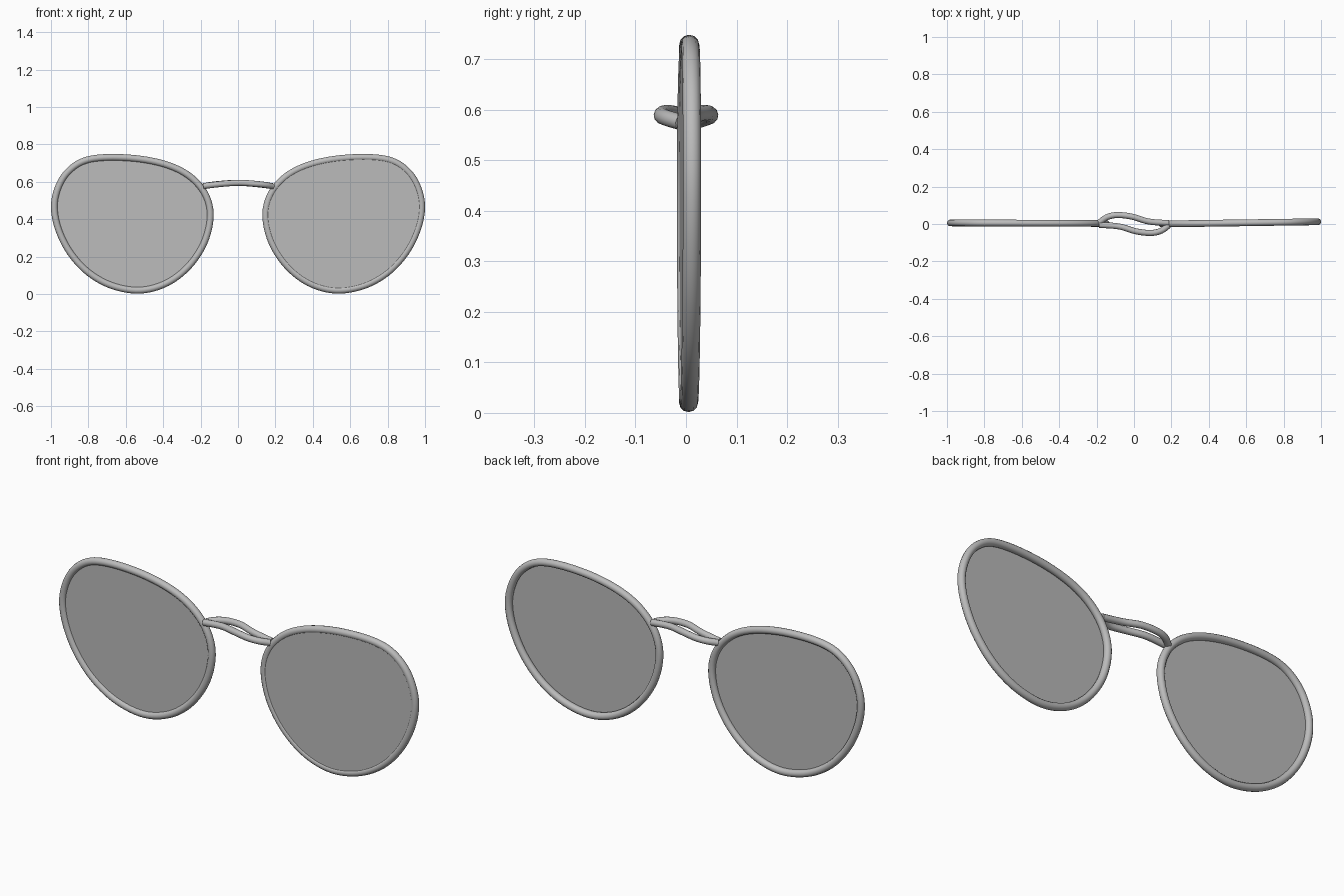
import bpy
import math
from mathutils import Vector

if "Cube" in bpy.data.objects:
    bpy.data.objects.remove(bpy.data.objects["Cube"], do_unlink=True)


def make_material(name, grey, alpha=1.0):
    mat = bpy.data.materials.new(name)
    mat.use_nodes = True
    colour = (grey, grey, grey, alpha)
    mat.diffuse_color = colour
    shader = mat.node_tree.nodes["Principled BSDF"]
    shader.inputs["Base Color"].default_value = colour
    shader.inputs["Alpha"].default_value = alpha
    return mat


frame_grey = make_material("frame grey", 0.5)
lens_grey = make_material("tinted lens grey", 0.5, 0.84)


def smooth_path(points, closed, steps=6):
    """Catmull-Rom curve through the points."""
    pts = [Vector(p) for p in points]
    n = len(pts)

    def at(i):
        return pts[i % n] if closed else pts[max(0, min(n - 1, i))]

    path = []
    for i in range(n if closed else n - 1):
        a, b, c, d = (at(i + k) for k in (-1, 0, 1, 2))
        for s in range(steps):
            t = s / steps
            path.append(0.5 * (2 * b + (c - a) * t
                               + (2 * a - 5 * b + 4 * c - d) * t ** 2
                               + (3 * b - a - 3 * c + d) * t ** 3))
    if not closed:
        path.append(pts[-1])
    return path


def tube(name, path, radius, closed):
    curve = bpy.data.curves.new(name, "CURVE")
    curve.dimensions = "3D"
    curve.bevel_depth = radius
    curve.bevel_resolution = 4
    curve.use_fill_caps = True
    spline = curve.splines.new("POLY")
    spline.points.add(len(path) - 1)
    for point, co in zip(spline.points, path):
        point.co = (*co, 1)
    spline.use_cyclic_u = closed
    curve.materials.append(frame_grey)
    obj = bpy.data.objects.new(name, curve)
    bpy.context.collection.objects.link(obj)
    bpy.ops.object.select_all(action="DESELECT")
    obj.select_set(True)
    bpy.context.view_layer.objects.active = obj
    bpy.ops.object.convert(target="MESH")
    bpy.ops.object.shade_smooth_by_angle(angle=math.radians(50))


# Outer outline of one rim, as (x, z)
outline = [(.13, .42), (.158, .54), (.238, .636), (.355, .70), (.516, .738),
           (.703, .748), (.837, .727), (.928, .663), (.981, .572), (1, .465),
           (.976, .342), (.912, .214), (.81, .102), (.676, .027), (.52, .002),
           (.372, .043), (.249, .139), (.163, .273)]
rim_radius = 0.018
mid_x, mid_z = 0.565, 0.375
fit_x, fit_z = 1 - rim_radius / 0.435, 1 - rim_radius / 0.373


def eyepiece(prefix, side, y_inner, y_outer, lens_shift):
    """Rim and lens, leaning from y_inner at the nose to y_outer."""
    points = []
    for x, z in outline:
        y = y_inner + (y_outer - y_inner) * (x - 0.13) / 0.87
        points.append((side * (mid_x + (x - mid_x) * fit_x), y,
                       mid_z + (z - mid_z) * fit_z))
    path = smooth_path(points, True)
    tube(prefix + "_rim", path, rim_radius, True)

    # Thin lens sheet set inside the rim
    verts = [p + Vector((0, lens_shift, 0)) for p in path]
    order = list(range(len(verts)))
    if side > 0:
        order.reverse()
    mesh = bpy.data.meshes.new(prefix + "_lens")
    mesh.from_pydata(verts, [], [order])
    mesh.materials.append(lens_grey)
    obj = bpy.data.objects.new(prefix + "_lens", mesh)
    bpy.context.collection.objects.link(obj)


eyepiece("left", 1, 0.0, 0.012, -0.013)
eyepiece("right", -1, 0.003, 0.006, -0.004)

# Two bowed bridge bars, each the other turned half way round
bar = [(-.185, .008, .575), (-.145, .036, .583), (-.09, .048, .589),
       (-.01, .039, .594), (.08, .013, .589), (.185, .005, .577)]
for name, turn in (("back_bridge_bar", 1), ("front_bridge_bar", -1)):
    tube(name, smooth_path([(turn * x, turn * y, z) for x, y, z in bar], False),
         0.016, False)
